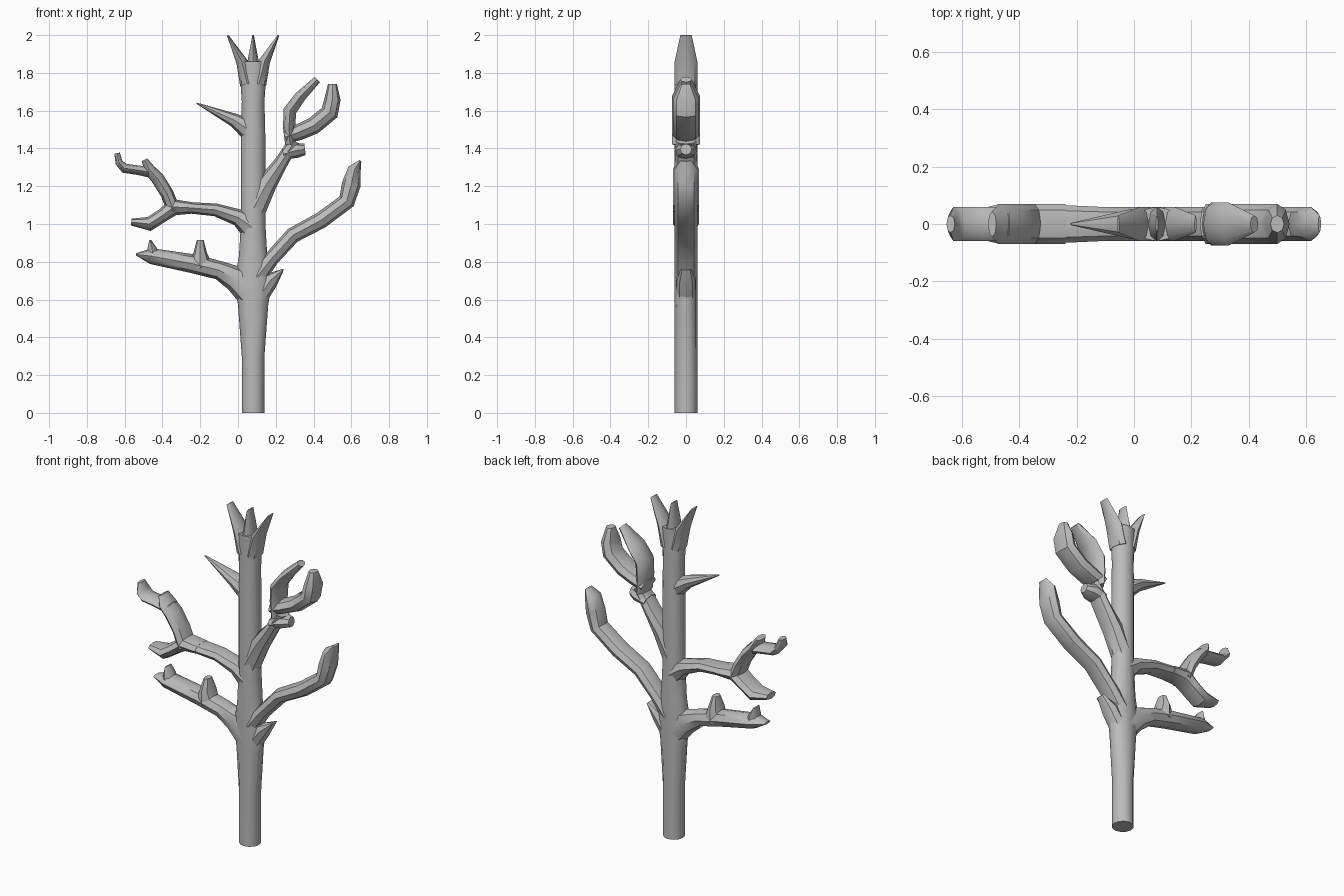
import bpy
import bmesh
import math
from mathutils import Vector

default_cube = bpy.data.objects.get("Cube")
if default_cube:
    bpy.data.objects.remove(default_cube, do_unlink=True)

bark = bpy.data.materials.new("grey_bark")
bark.use_nodes = True
bark.diffuse_color = (0.5, 0.5, 0.5, 1)
bark_shader = bark.node_tree.nodes["Principled BSDF"]
bark_shader.inputs["Base Color"].default_value = bark.diffuse_color


def path_direction(points, index):
    """Average direction of the path segments that meet at a point."""
    direction = Vector()
    if index > 0:
        direction += (points[index] - points[index - 1]).normalized()
    if index < len(points) - 1:
        direction += (points[index + 1] - points[index]).normalized()
    return direction.normalized()


def limb(name, stations, depth=.06, end_depth=.03, sides=8):
    """Loft an elliptical tube through (x, z, half width) stations.
    The half depth stays constant up to the last ring."""
    bm = bmesh.new()
    points = [Vector((x, 0, z)) for x, z, width in stations]
    rings = []
    for index, (x, z, width) in enumerate(stations):
        along = path_direction(points, index)
        across = Vector((along.z, 0, -along.x))
        is_last = index == len(stations) - 1
        toward_back = Vector((0, end_depth if is_last else depth, 0))
        ring = []
        for side in range(sides):
            angle = math.tau * side / sides
            offset = across * width * math.cos(angle) + toward_back * math.sin(angle)
            ring.append(bm.verts.new(points[index] + offset))
        rings.append(ring)

    # Walls between neighbouring rings, then the two end caps
    for lower, upper in zip(rings, rings[1:]):
        for side in range(sides):
            following = (side + 1) % sides
            bm.faces.new((lower[side], lower[following], upper[following], upper[side]))
    bm.faces.new(rings[0])
    bm.faces.new(rings[-1])
    bmesh.ops.recalc_face_normals(bm, faces=bm.faces)

    mesh = bpy.data.meshes.new(name)
    bm.to_mesh(mesh)
    bm.free()
    mesh.materials.append(bark)
    branch = bpy.data.objects.new(name, mesh)
    bpy.context.collection.objects.link(branch)
    bpy.ops.object.select_all(action='DESELECT')
    branch.select_set(True)
    bpy.context.view_layer.objects.active = branch
    bpy.ops.object.shade_smooth_by_angle(angle=math.radians(38))


# Trunk, swelling where the lowest branches leave it
TRUNK_X = .08
trunk_rings = [(0, .06), (.3, .06), (.57, .08), (.7, .1), (.83, .075), (1, .065),
               (1.45, .065), (1.65, .06), (1.86, .075)]
limb("trunk", [(TRUNK_X, z, width) for z, width in trunk_rings], end_depth=.06, sides=12)

# Splintered crown
for label, lean in (("right", -1), ("middle", 0), ("left", 1)):
    limb("crown_splinter_" + label,
         [(TRUNK_X + lean * .03, 1.74, .04),
          (TRUNK_X + lean * .06, 1.86, .03),
          (TRUNK_X + lean * .135, 2, .004)])

# Thorns on the trunk
limb("upper_thorn", [(.07, 1.49, .06), (-.02, 1.55, .036), (-.22, 1.64, .003)],
     depth=.05, end_depth=.004)
limb("lower_thorn", [(.1, .6, .05), (.17, .7, .045), (.24, .76, .004)], depth=.05)

# Low branch on the right with two stubs
limb("low_right_branch",
     [(.08, .62, .08), (-.01, .71, .07), (-.1, .755, .05), (-.24, .79, .05),
      (-.46, .83, .042), (-.54, .84, .006)])
limb("low_right_stub", [(-.2, .77, .07), (-.2, .85, .035), (-.2, .915, .018)])
limb("low_right_end_stub", [(-.45, .82, .04), (-.455, .87, .025), (-.465, .915, .005)],
     depth=.05)

# Forked middle branch on the right
limb("middle_right_branch",
     [(.08, .98, .075), (0, 1.035, .045), (-.12, 1.075, .034), (-.25, 1.085, .03)],
     end_depth=.066)
limb("middle_right_lower_fork",
     [(-.24, 1.085, .03), (-.34, 1.09, .045), (-.4, 1.045, .036), (-.47, 1, .038),
      (-.565, 1.01, .018)], depth=.07, end_depth=.045)
limb("middle_right_upper_fork",
     [(-.34, 1.07, .035), (-.375, 1.16, .035), (-.425, 1.24, .035),
      (-.47, 1.29, .03), (-.495, 1.34, .016)], depth=.07, end_depth=.045)
limb("middle_right_twig",
     [(-.44, 1.27, .03), (-.53, 1.285, .025), (-.6, 1.295, .026),
      (-.63, 1.325, .02), (-.64, 1.375, .015)])

# Low branch on the left
limb("low_left_branch",
     [(.1, .72, .05), (.18, .82, .04), (.29, .94, .042), (.44, 1.02, .044),
      (.575, 1.12, .045), (.6, 1.21, .05), (.617, 1.29, .035), (.648, 1.335, .006)])

# Upper branch on the left with a stub and two broad prongs
limb("upper_left_branch",
     [(.08, 1.08, .07), (.15, 1.21, .055), (.225, 1.32, .037), (.3, 1.44, .03)],
     end_depth=.055)
limb("upper_left_stub", [(.24, 1.37, .03), (.31, 1.39, .04), (.355, 1.395, .03)])
limb("inner_prong",
     [(.275, 1.42, .025), (.27, 1.51, .032), (.275, 1.6, .035), (.33, 1.675, .03),
      (.42, 1.765, .02)], depth=.075)
limb("outer_prong",
     [(.25, 1.46, .035), (.32, 1.485, .043), (.4, 1.52, .046), (.485, 1.59, .048),
      (.5, 1.66, .043), (.5, 1.74, .024)], depth=.07)
